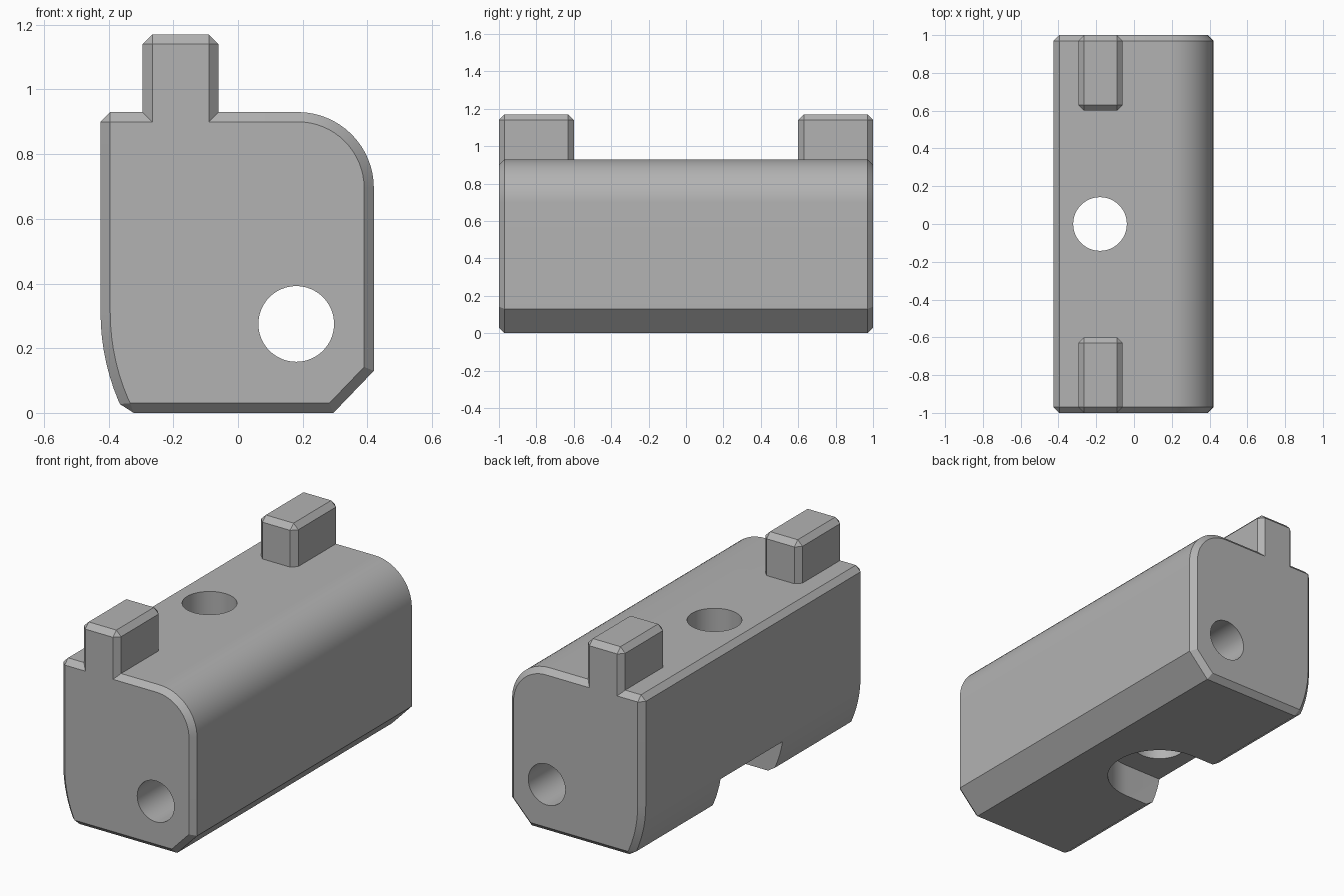
import bpy, bmesh, math
from mathutils import Vector

old = bpy.data.objects.get("Cube")
if old:
    bpy.data.objects.remove(old)

CHAMFER = 0.03

grey = bpy.data.materials.new("plain_grey")
grey.use_nodes = True
GREY = (0.45, 0.45, 0.45, 1)
grey.diffuse_color = GREY
grey.node_tree.nodes["Principled BSDF"].inputs["Base Color"].default_value = GREY


def arc(cx, cy, r, start, end, steps):
    angles = [math.radians(start + (end - start) * i / steps) for i in range(steps + 1)]
    return [(cx + r * math.cos(a), cy + r * math.sin(a)) for a in angles]


def prism(points, place, low, high):
    """Extrude a closed outline; place(u, v, w) maps it into space."""
    bm = bmesh.new()
    base = bm.faces.new([bm.verts.new(place(u, v, low)) for u, v in points])
    grown = bmesh.ops.extrude_face_region(bm, geom=[base])
    moved = [g for g in grown["geom"] if isinstance(g, bmesh.types.BMVert)]
    shift = Vector(place(0, 0, high)) - Vector(place(0, 0, low))
    bmesh.ops.translate(bm, verts=moved, vec=shift)
    bmesh.ops.recalc_face_normals(bm, faces=bm.faces)
    return bm


def bevel(bm, rule):
    edges = [e for e in bm.edges if rule(e)]
    bmesh.ops.bevel(bm, geom=edges, offset=CHAMFER, offset_type='OFFSET',
                    segments=1, profile=0.5, affect='EDGES', clamp_overlap=False)


def make(name, bm):
    mesh = bpy.data.meshes.new(name)
    bm.to_mesh(mesh)
    bm.free()
    mesh.materials.append(grey)
    obj = bpy.data.objects.new(name, mesh)
    bpy.context.collection.objects.link(obj)
    return obj


def along_y(u, v, w):
    return (u, w, v)


def along_z(u, v, w):
    return (u, v, w)


# Body: rounded top right, cut bottom right, bowed lower left
profile = [(0.295, 0), (0.42, 0.13)]
profile += arc(0.185, 0.695, 0.235, 0, 90, 16)
profile += [(-0.425, 0.93)]
profile += arc(0.275, 0.31, 0.7, 180, 206.3, 8)
profile[-1] = (profile[-1][0], 0)
bm = prism(profile, along_y, -1, 1)


def body_edge(e):
    a, b = (v.co for v in e.verts)
    if abs(a.y - b.y) < 0.01:
        return True
    return a.x < -0.3 and (a.z < 0.001 or a.z > 0.92)


bevel(bm, body_edge)
body = make("body", bm)

# Cutters: long bore, vertical hole, U-shaped slot open to the side
slot_outline = arc(-0.18, 0, 0.28, -90, 90, 32) + [(-0.6, 0.28), (-0.6, -0.28)]
cutters = [
    make("bore_cutter", prism(arc(0.18, 0.275, 0.117, 0, 354.375, 63), along_y, -1.2, 1.2)),
    make("hole_cutter", prism(arc(-0.18, 0, 0.142, 0, 354.375, 63), along_z, -0.2, 1.2)),
    make("slot_cutter", prism(slot_outline, along_z, -0.2, 0.19)),
]
for cutter in cutters:
    cutter.hide_render = True
    cutter.hide_set(True)
    cut = body.modifiers.new(cutter.name, 'BOOLEAN')
    cut.operation = 'DIFFERENCE'
    cut.solver = 'EXACT'
    cut.object = cutter

# Apply the cuts, then drop the cutters
graph = bpy.context.evaluated_depsgraph_get()
cut_mesh = bpy.data.meshes.new_from_object(body.evaluated_get(graph))
body.modifiers.clear()
body.data = cut_mesh
for cutter in cutters:
    bpy.data.objects.remove(cutter)

bpy.ops.object.select_all(action='DESELECT')
body.select_set(True)
bpy.context.view_layer.objects.active = body
bpy.ops.object.shade_smooth_by_angle(angle=math.radians(20))

# Tabs: chamfered blocks standing flush with each end
LOW = 0.93 - CHAMFER
for name, y0, y1 in (("front_tab", -1, -0.6), ("back_tab", 0.6, 1)):
    outline = [(-0.295, y0), (-0.06, y0), (-0.06, y1), (-0.295, y1)]
    bm = prism(outline, along_z, LOW, 1.17)
    bevel(bm, lambda e: max(v.co.z for v in e.verts) > 1)
    make(name, bm)
